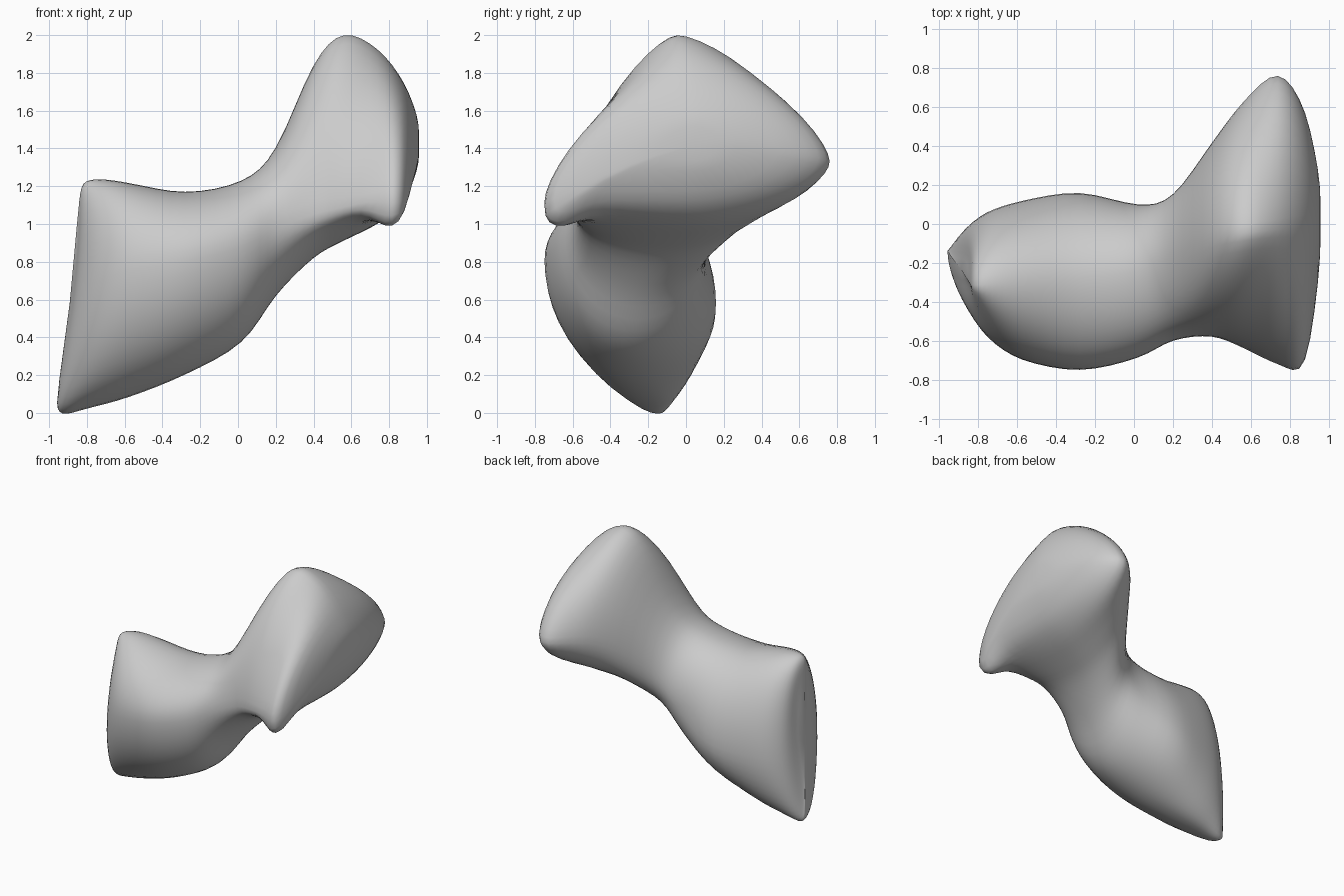
import bpy, bmesh, math

if "Cube" in bpy.data.objects:
    bpy.data.objects.remove(bpy.data.objects["Cube"])

# Cross-sections from the left ridge to the right dome:
# x, then (y, z) of the top, back, bottom and front extremes
STATIONS = [
    (-.965, -.31, 1.12, -.17, .55, -.13, .05, -.30, .60),
    (-.93, -.32, 1.22, -.04, .50, -.14, -.01, -.43, .65),
    (-.80, -.31, 1.24, .06, .52, -.15, .02, -.59, .70),
    (-.58, -.30, 1.22, .12, .53, -.17, .08, -.70, .76),
    (-.28, -.28, 1.17, .165, .57, -.24, .20, -.755, .81),
    (.02, -.24, 1.23, .10, .76, -.28, .37, -.69, .88),
    (.20, -.16, 1.40, .15, 1.0, -.22, .62, -.60, .97),
    (.40, -.07, 1.85, .42, 1.25, -.08, .82, -.58, 1.04),
    (.56, -.05, 2.01, .63, 1.32, .0, .91, -.64, 1.08),
    (.74, -.03, 1.93, .775, 1.33, .05, 1.00, -.725, 1.13),
    (.88, .0, 1.75, .58, 1.37, .0, 1.12, -.72, 1.13),
    (.96, .05, 1.54, .20, 1.43, .05, 1.32, -.18, 1.36),
]
AROUND, STEPS = 48, 4
ANGULAR = (.58, .35, .15, .7)   # how straight each quarter becomes in the right lobe


def spline(a, b, c, d, t):
    return b + .5 * t * (c - a + t * (2*a - 5*b + 4*c - d + t * (3*(b - c) + d - a)))


def bump(v, mid, width):
    return math.exp(-((v - mid) / width) ** 2)


def section(s):
    """Closed outline of four quarter arcs, leaning at the left end, angular at the right."""
    x, ext = s[0], [(s[i], s[i + 1]) for i in (1, 3, 5, 7)]
    lean = .32 * max(0, -.58 - x)
    top, bot = ext[0][1], ext[2][1]
    pts = []
    for q in range(4):
        p = 2 - ANGULAR[q] * bump(x, .68, .3)
        a, b = ext[q], ext[(q + 1) % 4]
        for i in range(AROUND // 4):
            ang = i / (AROUND // 4) * math.pi / 2
            c, d = math.cos(ang) ** (2 / p), math.sin(ang) ** (2 / p)
            if q % 2 == 0:
                y, z = a[0] + (b[0] - a[0]) * d, b[1] + (a[1] - b[1]) * c
            else:
                y, z = b[0] + (a[0] - b[0]) * c, a[1] + (b[1] - a[1]) * d
            t = min(1, max(0, (z - bot) / (top - bot)))
            # Blunt knob under the front corner of the right lobe
            if q == 2:
                z -= .12 * bump(y, -.68, .13) * bump(x, .81, .11)
            pts.append((x + lean * math.sin(t * math.pi / 2), y, z))
    return pts


# Two-lobed body lofted through the stations
bm = bmesh.new()
rows = []
last = len(STATIONS) - 1
for k in range(last):
    quad = [STATIONS[min(max(k + o, 0), last)] for o in (-1, 0, 1, 2)]
    for j in range(STEPS):
        rows.append([spline(*v, j / STEPS) for v in zip(*quad)])
rows.append(STATIONS[-1])
rings = [[bm.verts.new(p) for p in section(r)] for r in rows]
for r0, r1 in zip(rings, rings[1:]):
    for i in range(AROUND):
        n = (i + 1) % AROUND
        bm.faces.new((r0[i], r0[n], r1[n], r1[i]))

# Closed ends
for ring in (rings[0], rings[-1]):
    mid = bm.verts.new(sum((v.co for v in ring), ring[0].co * 0) / AROUND)
    for i in range(AROUND):
        bm.faces.new((ring[i], ring[(i + 1) % AROUND], mid))
bmesh.ops.recalc_face_normals(bm, faces=bm.faces)
for f in bm.faces:
    f.smooth = True

mesh = bpy.data.meshes.new("two_lobed_body")
bm.to_mesh(mesh)
bm.free()
body = bpy.data.objects.new("two_lobed_body", mesh)
bpy.context.collection.objects.link(body)

# Soften the ridges and corners
soft = body.modifiers.new("soften", 'SMOOTH')
soft.factor = .5
soft.iterations = 5
